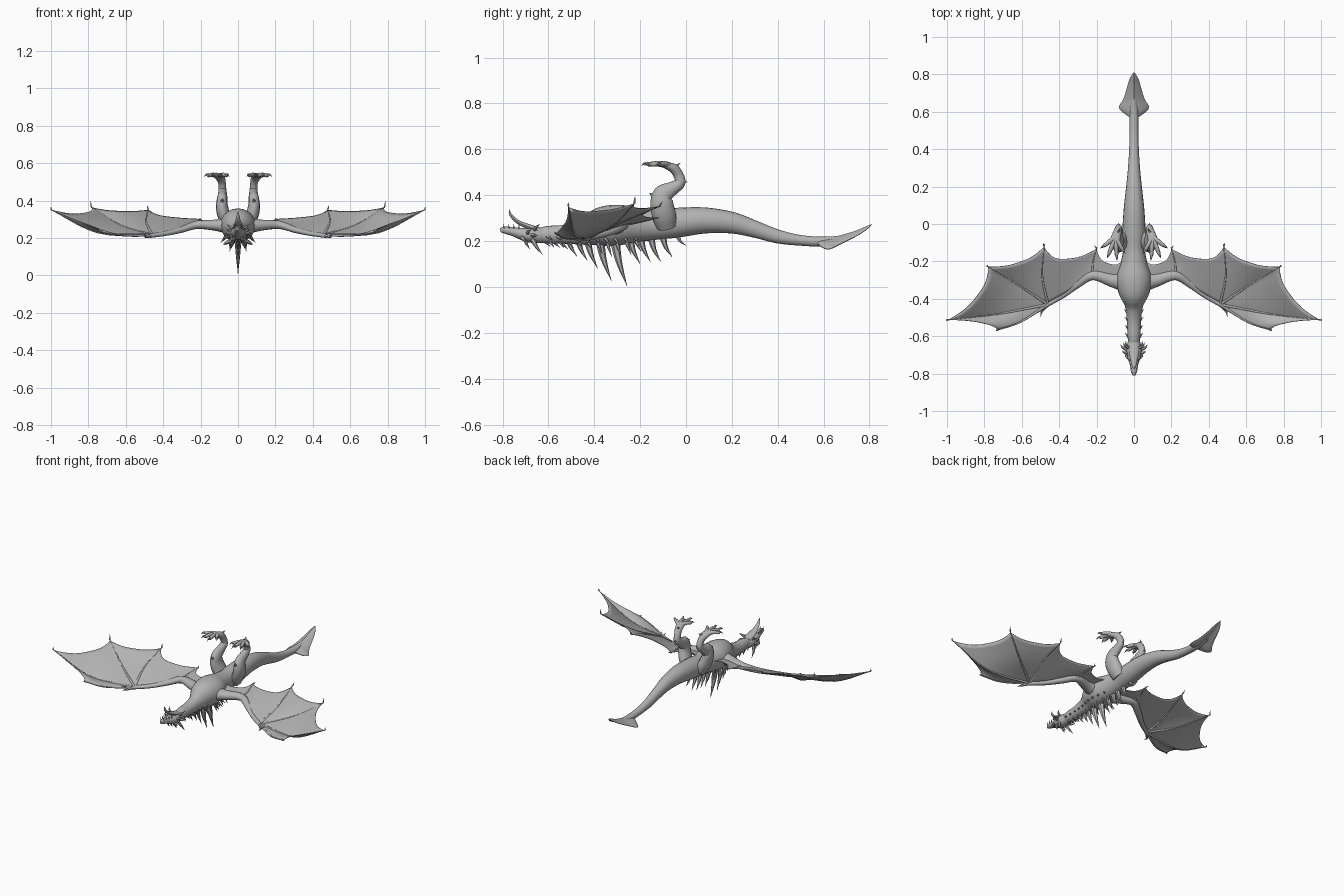
import bpy, bmesh, math
from mathutils import Vector

grey = bpy.data.materials.new("stone_grey")
grey.diffuse_color = (0.45, 0.45, 0.45, 1)


def finish(name, bm, mirror=False, angle=50):
    bmesh.ops.recalc_face_normals(bm, faces=bm.faces)
    mesh = bpy.data.meshes.new(name)
    bm.to_mesh(mesh)
    bm.free()
    mesh.materials.append(grey)
    ob = bpy.data.objects.new(name, mesh)
    bpy.context.collection.objects.link(ob)
    bpy.ops.object.select_all(action='DESELECT')
    ob.select_set(True)
    bpy.context.view_layer.objects.active = ob
    bpy.ops.object.shade_smooth_by_angle(angle=math.radians(angle))
    if mirror:
        ob.modifiers.new("mirror", 'MIRROR').use_mirror_merge = False
    return ob


def smooth_path(pts, steps):
    """Catmull-Rom resampling of tuples of any length."""
    pts = [Vector(p) for p in pts]
    ext = [2 * pts[0] - pts[1]] + pts + [2 * pts[-1] - pts[-2]]
    out = []
    for i in range(1, len(ext) - 2):
        a, b, c, d = ext[i - 1:i + 3]
        for k in range(steps):
            t = k / steps
            out.append(0.5 * (2 * b + (c - a) * t + (2 * a - 5 * b + 4 * c - d) * t * t
                              + (3 * b - a - 3 * c + d) * t ** 3))
    return out + [pts[-1]]


def tube(bm, stations, sides=10, steps=4, up=None):
    """Loft of ellipses; station = x, y, z, side radius, up radius."""
    full = [s if len(s) == 5 else (*s, s[3]) for s in stations]
    path = smooth_path(full, steps)
    pos = [Vector(p[:3]) for p in path]
    run = pos[-1] - pos[0]
    if up is None:
        up = (1, 0, 0) if abs(run.z) > 0.8 * run.length else (0, 0, 1)
    up = Vector(up)
    rings = []
    for i, p in enumerate(path):
        t = (pos[min(i + 1, len(pos) - 1)] - pos[max(i - 1, 0)]).normalized()
        side = t.cross(up).normalized()
        v = side.cross(t)
        ra, rb = max(p[3], 0.0008), max(p[4], 0.0008)
        ring = []
        for k in range(sides):
            a = math.tau * k / sides
            ring.append(bm.verts.new(pos[i] + side * ra * math.cos(a) + v * rb * math.sin(a)))
        rings.append(ring)
    for r, s in zip(rings, rings[1:]):
        for k in range(sides):
            bm.faces.new((r[k], r[(k + 1) % sides], s[(k + 1) % sides], s[k]))
    bm.faces.new(rings[0])
    bm.faces.new(rings[-1])


def spike(bm, base, tip, r, bend=(0, 0, 0), sides=6):
    base, tip = Vector(base), Vector(tip)
    mid = (base + tip) / 2 + Vector(bend)
    tube(bm, [(*base, r), (*mid, r * 0.6), (*tip, 0)], sides, 3)


# Body, neck and tail in one loft
bm = bmesh.new()
body = [(-0.64, .225, .028, .032), (-0.60, .228, .034, .038), (-0.52, .23, .038, .042),
        (-0.44, .24, .048, .058), (-0.37, .262, .082, .085), (-0.29, .27, .095, .088),
        (-0.21, .27, .072, .075), (-0.13, .272, .058, .066), (-0.04, .28, .062, .065),
        (0.08, .29, .055, .057), (0.20, .28, .042, .047), (0.30, .252, .032, .037),
        (0.40, .22, .026, .030), (0.50, .203, .023, .023), (0.60, .198, .022, .021),
        (0.68, .21, .012, .014)]
tube(bm, [(0, *s) for s in body], 20, 4)
finish("body", bm)

# Arrow-shaped tail blade with drooping edges
bm = bmesh.new()
blade = [(0.575, .200, .03, .010), (0.605, .2, .070, .014), (0.63, .203, .080, .014),
         (0.67, .212, .056, .012), (0.74, .237, .035, .008), (0.78, .256, .022, .006),
         (0.81, .272, .002, .002)]
tube(bm, [(0, *s) for s in blade], 12, 3)
for v in bm.verts:
    v.co.z -= 0.45 * abs(v.co.x)
finish("tail_blade", bm, angle=40)

# Head and open jaw
bm = bmesh.new()
head = [(-0.62, .225, .03, .034), (-0.67, .225, .043, .034), (-0.71, .23, .036, .028),
        (-0.75, .24, .023, .02), (-0.79, .248, .016, .016), (-0.81, .248, .006, .009)]
tube(bm, [(0, *s) for s in head], 14, 3)
finish("head", bm)
bm = bmesh.new()
jaw = [(-0.64, .245, .028, .016), (-0.69, .264, .026, .012), (-0.735, .285, .016, .009),
       (-0.765, .315, .009, .006), (-0.772, .342, 0, 0)]
tube(bm, [(0, *s) for s in jaw], 10, 3)
finish("jaw", bm)

# Horns, cheek frills, brows and teeth
bm = bmesh.new()
for base, tip, r in [((.025, -.67, .21), (.045, -.625, .14), .012),
                     ((.018, -.70, .205), (.025, -.68, .165), .009),
                     ((.035, -.67, .225), (.072, -.645, .225), .011),
                     ((.035, -.69, .235), (.062, -.675, .25), .009),
                     ((.03, -.66, .25), (.055, -.635, .275), .009),
                     ((.03, -.715, .215), (.042, -.69, .195), .010)]:
    spike(bm, base, tip, r, (.006, -.004, 0))
for i in range(4):
    y = -0.795 + i * 0.022
    x = 0.011 + i * 0.004
    spike(bm, (x, y, .255), (x, y, .275), .004, sides=5)
finish("horns_and_teeth", bm, True)

# Row of long spines along the back
bm = bmesh.new()
spines = [(-.59, .175), (-.55, .172), (-.515, .165), (-.475, .133), (-.43, .115),
          (-.385, .08), (-.325, .025), (-.257, .004), (-.20, .10), (-.155, .11), (-.11, .11),
          (-.06, .13), (0.0, .18)]
for y, z in spines:
    length = 0.22 - z
    spike(bm, (0, y - 0.03 - length * 0.12, .22), (0, y, z), .010 + length * 0.06, (0, -.008, 0))
finish("back_spines", bm)

# Shorter spine rows on both flanks
bm = bmesh.new()
for i in range(10):
    y = -0.59 + i * 0.042
    bulge = math.exp(-((y + 0.31) / 0.10) ** 2)
    w = 0.03 + 0.045 * bulge
    spike(bm, (w * 0.75, y - 0.02, .225), (w + .018, y + .008, .205 - .03 * bulge), .010)
    spike(bm, (w * 0.4, y - 0.012, .21), (w * 0.6, y + .015, .172 - .045 * bulge), .010)
finish("flank_spines", bm, True)

# Wing skeleton points: each ray runs root, middle, tip
WRIST = (.46, -.43, .215)
rays = [[(.05, -.34, .27), (.05, -.26, .28), (.05, -.17, .285)],
        [(.22, -.28, .272), (.22, -.21, .282), (.20, -.13, .30)],
        [WRIST, (.49, -.28, .285), (.48, -.115, .352)],
        [WRIST, (.635, -.315, .272), (.785, -.225, .365)],
        [WRIST, (.75, -.485, .23), (1.0, -.513, .352)],
        [WRIST, (.61, -.525, .213), (.735, -.568, .232)]]

# Wing membranes with scalloped trailing edges
N = 12
scallop = [.35, .24, .12, .13, .14]
bm = bmesh.new()
for a, b, s in zip(rays, rays[1:], scallop):
    pa, pb = smooth_path(a, N // 2), smooth_path(b, N // 2)

    def at(path, t):
        i = min(int(t * N), N - 1)
        return path[i].lerp(path[i + 1], t * N - i)
    grid = []
    for j in range(N + 1):
        row = []
        for i in range(N + 1):
            u, v = i / N, j / N
            arch = 4 * u * (1 - u)
            v *= 0.98 * (1 - s * (1 - (1 - arch) ** 1.4) * v)
            p = at(pa, v).lerp(at(pb, v), u)
            p.z += 0.008 * arch * v
            row.append(bm.verts.new(p))
        grid.append(row)
    for j in range(N):
        for i in range(N):
            bm.faces.new((grid[j][i], grid[j][i + 1], grid[j + 1][i + 1], grid[j + 1][i]))
bmesh.ops.remove_doubles(bm, verts=bm.verts, dist=0.0005)
wing = finish("wing_membrane", bm, True)
solid = wing.modifiers.new("thickness", 'SOLIDIFY')
solid.thickness = 0.004
solid.offset = 0

# Wing arm, finger bones and wing claws
bm = bmesh.new()
tube(bm, [(.05, -.31, .265, .055, .045), (.12, -.30, .268, .036, .03), (.22, -.275, .27, .025, .022),
          (.30, -.32, .245, .021, .017), (.38, -.38, .225, .016, .013), (.47, -.435, .212, .012)], 12, 4)
for root, mid, tip in rays[1:]:
    tube(bm, [(*root, .008), (*mid, .005), (*tip, .003)], 8, 5)
for tip, end in [(rays[1][2], (.212, -.115, .305)), (rays[2][2], (.487, -.102, .375)),
                 (rays[3][2], (.787, -.222, .398)), (rays[4][2], (1.0, -.513, .368)),
                 (rays[5][2], (.725, -.572, .242))]:
    spike(bm, tip, end, .005)
spike(bm, WRIST, (.50, -.50, .21), .011, (.012, 0, -.008))
spike(bm, WRIST, (.515, -.475, .225), .009, (.01, -.008, -.006))
finish("wing_bones", bm, True)

# Hind legs: thigh, shin, raised heel, foot
bm = bmesh.new()
leg = [(.045, -.085, .265, .045, .035), (.07, -.095, .31, .052, .036), (.085, -.105, .36, .050, .033),
       (.085, -.10, .402, .044, .029), (.083, -.058, .43, .030, .025), (.083, -.026, .455, .024, .021),
       (.085, -.034, .49, .022, .02), (.092, -.055, .517, .021, .024), (.102, -.09, .531, .014, .028)]
tube(bm, leg, 12, 4, up=(1, 0, 0))
spike(bm, (.083, -.03, .445), (.082, .006, .46), .014)
spike(bm, (.085, -.12, .38), (.085, -.16, .41), .024)
finish("hind_legs", bm, True)

# Splayed toes with hooked claws
bm = bmesh.new()
for x, y in [(.062, -.135), (.093, -.165), (.132, -.155), (.158, -.115)]:
    ox, oy = x - .10, y + .07
    tube(bm, [(.10, -.07, .528, .015), (.10 + ox * .55, -.07 + oy * .55, .537, .012),
              (x, y, .534, .010)], 8, 3)
    spike(bm, (x, y, .534), (x + ox * .4, y + oy * .33, .528), .009, (0, 0, .008))
spike(bm, (.09, -.05, .522), (.075, -.025, .54), .010)
finish("toes", bm, True)
